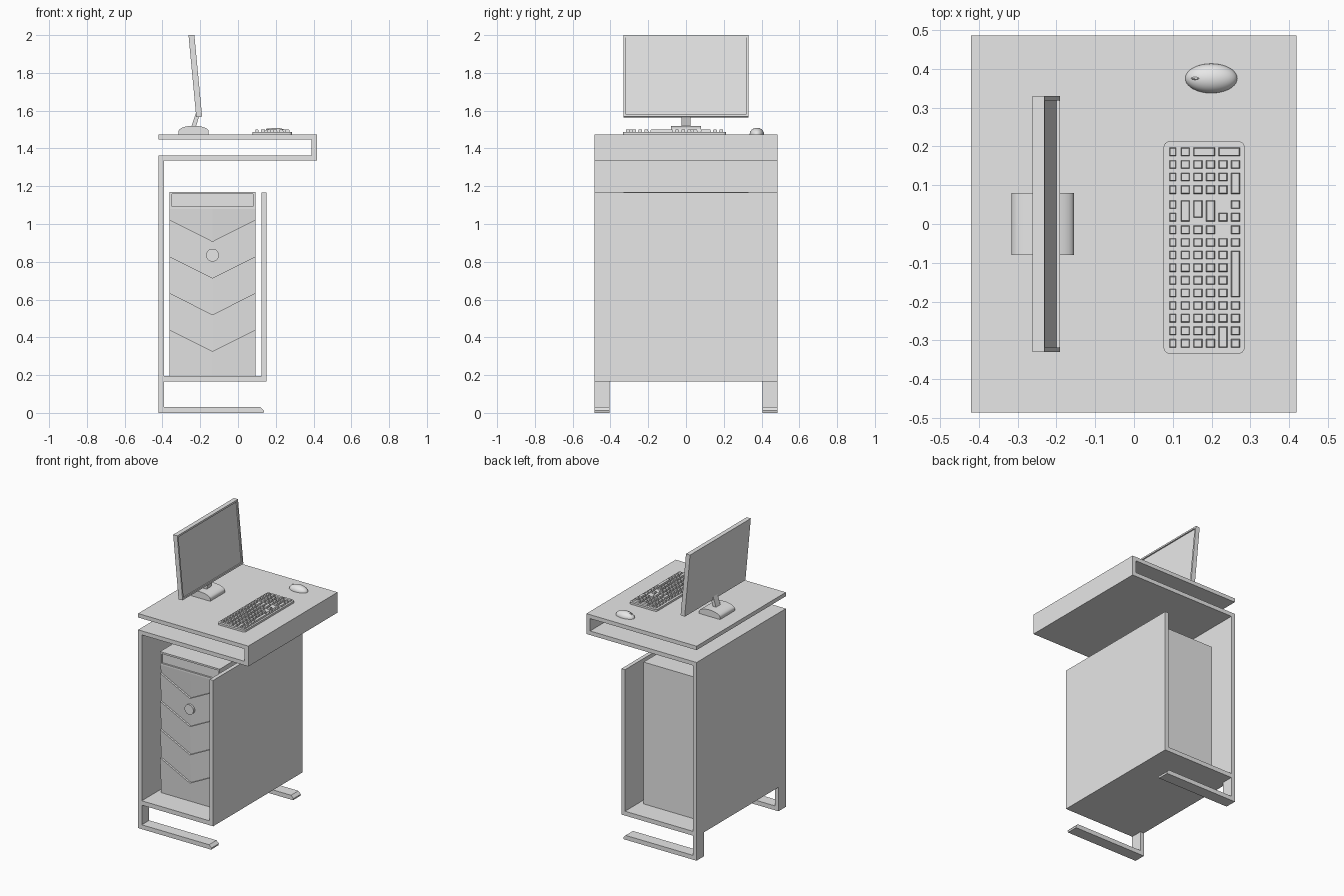
import bpy, bmesh, math
from mathutils import Vector, Matrix

if "Cube" in bpy.data.objects:
    bpy.data.objects.remove(bpy.data.objects["Cube"], do_unlink=True)

grey = bpy.data.materials.new("plain grey")
grey.use_nodes = True
grey.diffuse_color = (0.8, 0.8, 0.8, 1)
grey.node_tree.nodes["Principled BSDF"].inputs["Base Color"].default_value = (0.8, 0.8, 0.8, 1)


def finish(name, bm, smooth=None):
    bmesh.ops.recalc_face_normals(bm, faces=bm.faces)
    mesh = bpy.data.meshes.new(name)
    bm.to_mesh(mesh)
    bm.free()
    obj = bpy.data.objects.new(name, mesh)
    mesh.materials.append(grey)
    bpy.context.collection.objects.link(obj)
    if smooth:
        bpy.ops.object.select_all(action='DESELECT')
        obj.select_set(True)
        bpy.context.view_layer.objects.active = obj
        bpy.ops.object.shade_smooth_by_angle(angle=math.radians(smooth))
    return obj


def add_box(bm, x0, x1, y0, y1, z0, z1, taper=0):
    """Box spanning the given limits, its top optionally drawn in."""
    verts = bmesh.ops.create_cube(bm, size=1)["verts"]
    for v in verts:
        top = v.co.z > 0
        t = taper if top else 0
        v.co = (x1 - t if v.co.x > 0 else x0 + t,
                y1 - t if v.co.y > 0 else y0 + t,
                z1 if top else z0)


def box(name, *limits, taper=0):
    bm = bmesh.new()
    add_box(bm, *limits, taper=taper)
    return finish(name, bm)


def prism(name, profile, y0, y1, smooth=None):
    """Extrude an x-z profile along y."""
    bm = bmesh.new()
    face = bm.faces.new([bm.verts.new((x, y0, z)) for x, z in profile])
    out = bmesh.ops.extrude_face_region(bm, geom=[face])["geom"]
    bmesh.ops.translate(bm, vec=(0, y1 - y0, 0),
                        verts=[g for g in out if isinstance(g, bmesh.types.BMVert)])
    return finish(name, bm, smooth)


def inset_face(obj, direction, rim, depth):
    """Sink a panel into the face that looks along direction."""
    bm = bmesh.new()
    bm.from_mesh(obj.data)
    face = max(bm.faces, key=lambda f: f.normal.dot(Vector(direction)))
    bmesh.ops.inset_region(bm, faces=[face], thickness=rim, use_even_offset=True)
    out = bmesh.ops.extrude_discrete_faces(bm, faces=[face])["faces"][0]
    bmesh.ops.translate(bm, vec=-out.normal * depth, verts=out.verts)
    bm.to_mesh(obj.data)
    bm.free()


# Folded ribbon desk
prism("desk_frame", [(-.42, 1.475), (.418, 1.475), (.418, 1.335), (-.392, 1.335),
                     (-.392, .195), (.124, .195), (.124, 1.168), (.151, 1.168),
                     (.151, .165), (-.42, .165), (-.42, 1.363), (.39, 1.363),
                     (.39, 1.448), (-.42, 1.448)], -.485, .485)

# L-shaped legs
for name, y in (("front_leg", -.485), ("back_leg", .405)):
    prism(name, [(-.42, .165), (-.42, 0), (.135, 0), (.138, .012), (.12, .03),
                 (-.392, .03), (-.392, .165)], y, y + .08)

# Computer tower
L, M, R = -.362, -.135, .092
box("tower_body", L, R, -.315, .33, .195, 1.165)
header = box("tower_header", L, R, -.33, .33, 1.08, 1.17)
inset_face(header, (0, -1, 0), .012, .012)


def chevron_plate(name, top, bottom):
    """Sloping plate between two three-point edges, proud at its top."""
    bm = bmesh.new()
    xs = (L, M, R)
    rows = [[bm.verts.new((x, y, z)) for x, z in zip(xs, edge)]
            for y, edge in ((-.31, top), (-.33, top), (-.317, bottom), (-.31, bottom))]
    for i in range(4):
        a, b = rows[i], rows[(i + 1) % 4]
        for j in range(2):
            bm.faces.new((a[j], a[j + 1], b[j + 1], b[j]))
    for j in (0, 2):
        bm.faces.new([row[j] for row in rows])
    finish(name, bm)


edges = [(1.08,) * 3]
edges += [(1.022 - i * .194, .908 - i * .194, 1.022 - i * .194) for i in range(4)]
edges += [(.195,) * 3]
for i in range(5):
    chevron_plate(f"tower_plate_{i + 1}", edges[i], edges[i + 1])

bm = bmesh.new()
bmesh.ops.create_cone(bm, cap_ends=True, segments=32, radius1=.034, radius2=.034, depth=.03,
                      matrix=Matrix.Translation((M, -.325, .835)) @ Matrix.Rotation(math.pi / 2, 4, 'X'))
finish("power_button", bm, 30)

# Monitor with sunken screen, neck and domed foot
screen = prism("monitor", [(-.262, 2), (-.231, 2), (-.19, 1.568), (-.221, 1.565)], -.33, .33)
inset_face(screen, (1, 0, 0), .012, .008)
prism("monitor_neck", [(-.222, 1.59), (-.2, 1.59), (-.226, 1.505), (-.25, 1.505)], -.024, .024)
arch = [(-.235 + .08 * math.cos(a), 1.49 + .03 * math.sin(a))
        for a in (math.pi * i / 16 for i in range(17))]
prism("monitor_foot", [(-.315, 1.475), (-.155, 1.475)] + arch, -.08, .08, 35)

# Keyboard tray with rounded corners
bm = bmesh.new()
add_box(bm, .076, .285, -.334, .213, 1.475, 1.488)
upright = [e for e in bm.edges if abs(e.verts[0].co.z - e.verts[1].co.z) > .01]
bmesh.ops.bevel(bm, geom=upright, offset=.016, segments=4, affect='EDGES', profile=.5)
finish("keyboard_tray", bm, 35)

# Keys: one string per row across x, '#' is a single key
layout = ["##....", "######", "#####.", "#####.", "#....#", "#...##", "####.#", "######",
          "#####.", "#####.", "#####.", "#####.", "######", "######", "####.#", "####.#"]
long_keys = [(2, 3, 0, 0), (4, 5, 0, 0), (5, 5, 2, 3), (1, 1, 4, 5), (2, 2, 4, 4.7),
             (3, 3, 4, 5), (5, 5, 8, 11), (4, 4, 14, 15)]


def key_y(row):
    return .186 - .0325 * row - (.006 if row >= 4 else 0)


bm = bmesh.new()
singles = [(c, c, r, r) for r, line in enumerate(layout)
           for c, mark in enumerate(line) if mark == "#"]
for c0, c1, r0, r1 in singles + long_keys:
    half = .009 if c0 == 0 else .0115
    add_box(bm, .1 + .0323 * c0 - half, .1 + .0323 * c1 + half,
            key_y(r1) - .011, key_y(r0) + .011, 1.486, 1.499, taper=.002)
finish("keys", bm)

# Mouse: half ellipsoid with a wheel
bm = bmesh.new()
bmesh.ops.create_uvsphere(bm, u_segments=40, v_segments=24, radius=1)
bmesh.ops.bisect_plane(bm, geom=bm.verts[:] + bm.edges[:] + bm.faces[:],
                       plane_co=(0, 0, 0), plane_no=(0, 0, -1), clear_outer=True)
bmesh.ops.holes_fill(bm, edges=[e for e in bm.edges if e.is_boundary])
for v in bm.verts:
    v.co = (.199 + v.co.x * .067, .375 + v.co.y * .038, 1.475 + v.co.z * .034)
finish("mouse_body", bm, 50)

bm = bmesh.new()
bmesh.ops.create_uvsphere(bm, u_segments=16, v_segments=10, radius=1)
for v in bm.verts:
    v.co = (.16 + v.co.x * .013, .375 + v.co.y * .004, 1.499 + v.co.z * .007)
finish("mouse_wheel", bm, 50)
